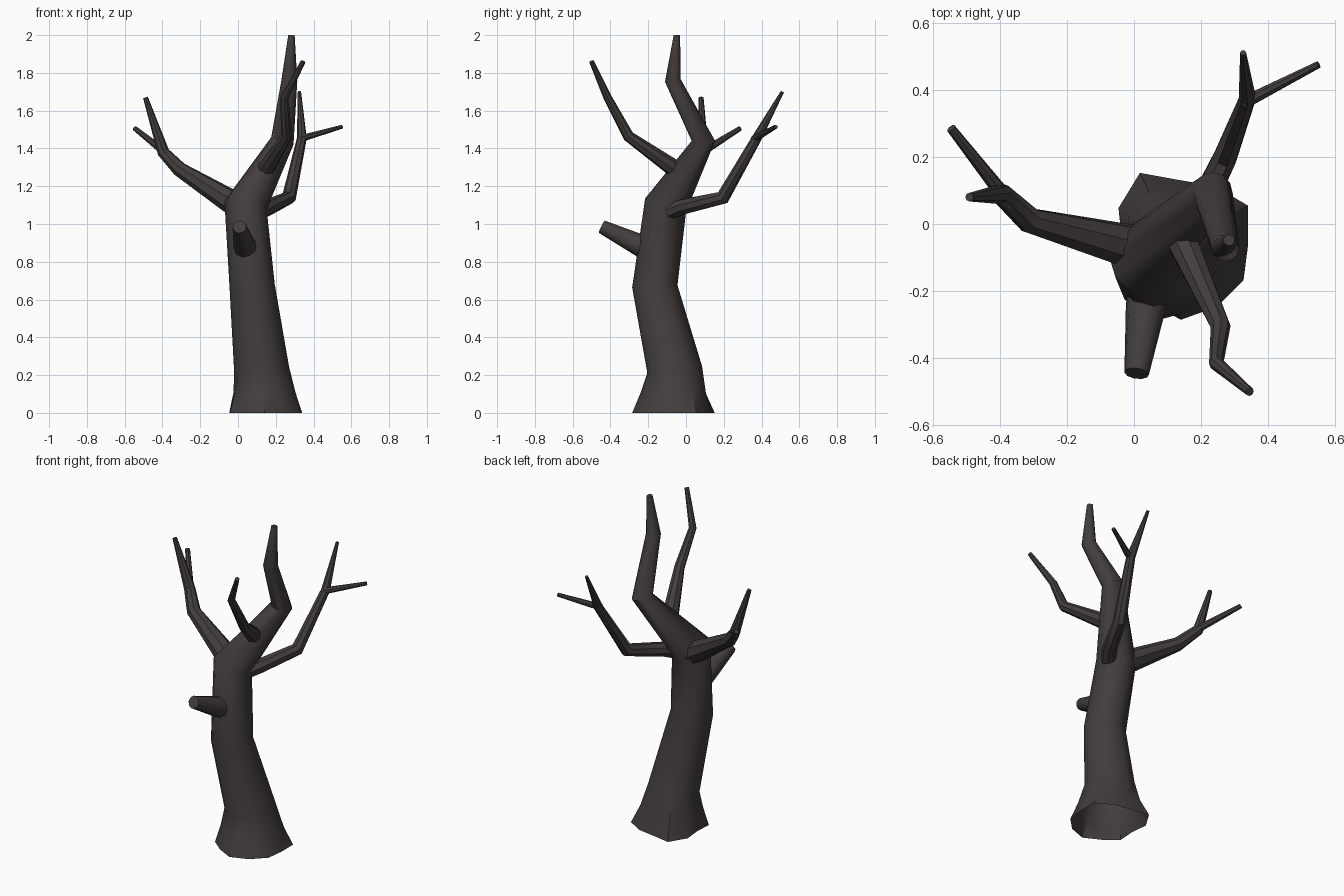
import bpy, bmesh, math
from mathutils import Vector

bark = bpy.data.materials.new("dark bark")
bark.diffuse_color = (0.056, 0.047, 0.046, 1)


def tube(name, path, sides=8, base=None):
    """Tapered tube through (x, y, z, radius) points, open at the start and capped at the tip.
    base: optional radii per side for a flared first ring."""
    pts = [Vector(p[:3]) for p in path]
    bm = bmesh.new()
    rings = []
    for i, p in enumerate(pts):
        t = Vector((0, 0, 0))
        if i > 0:
            t += (p - pts[i - 1]).normalized()
        if i < len(pts) - 1:
            t += (pts[i + 1] - p).normalized()
        if base and i < 2:
            t = Vector((0, 0, 1))
        q = Vector((0, 0, 1)).rotation_difference(t.normalized())
        ring = []
        for k in range(sides):
            a = 2 * math.pi * k / sides
            r = path[i][3]
            if base and i == 0:
                r = base[k]
            elif base and i == 1:
                r += (base[k] - r) * 0.4
            ring.append(bm.verts.new(p + q @ Vector((math.cos(a) * r, math.sin(a) * r, 0))))
        rings.append(ring)
    for lo, hi in zip(rings, rings[1:]):
        for k in range(sides):
            n = (k + 1) % sides
            bm.faces.new((lo[k], lo[n], hi[n], hi[k]))
    bm.faces.new(rings[-1])
    me = bpy.data.meshes.new(name)
    bm.to_mesh(me)
    bm.free()
    for f in me.polygons:
        f.use_smooth = True
    me.set_sharp_from_angle(angle=math.radians(40))
    me.materials.append(bark)
    ob = bpy.data.objects.new(name, me)
    bpy.context.collection.objects.link(ob)
    return ob


# trunk with a lobed root flare, bending into the main leader
flare = [0.20, 0.23, 0.20, 0.19, 0.245, 0.215, 0.175, 0.21, 0.20, 0.225, 0.215, 0.215]
tube("trunk", [(0.14, -0.06, 0.0, 0.2), (0.135, -0.06, 0.11, 0.148), (0.125, -0.06, 0.23, 0.146),
               (0.075, -0.165, 0.67, 0.12), (0.04, -0.108, 1.10, 0.114),
               (0.235, 0.092, 1.44, 0.062), (0.272, -0.07, 1.76, 0.042),
               (0.283, -0.048, 2.0, 0.017)], 12, flare)

# broken stub at the front
tube("front_stub", [(0.05, -0.15, 0.842, 0.065), (0.035, -0.25, 0.89, 0.06),
                    (0.008, -0.445, 0.985, 0.037)], 10)

# left branch with a twig
tube("left_branch", [(0.04, -0.08, 1.07, 0.072), (-0.31, 0.01, 1.29, 0.04),
                     (-0.395, 0.09, 1.38, 0.032), (-0.49, 0.08, 1.67, 0.013)])
tube("left_twig", [(-0.37, 0.065, 1.36, 0.026), (-0.40, 0.10, 1.39, 0.022),
                   (-0.545, 0.285, 1.505, 0.014)])

# back right branch with a twig
tube("back_branch", [(0.10, -0.10, 1.06, 0.046), (0.165, -0.02, 1.09, 0.043),
                     (0.27, 0.195, 1.14, 0.038), (0.338, 0.375, 1.455, 0.026),
                     (0.325, 0.51, 1.70, 0.009)])
tube("back_twig", [(0.325, 0.36, 1.45, 0.02), (0.55, 0.475, 1.515, 0.011)])

# crooked branch reaching forward from the leader
tube("forward_branch", [(0.13, -0.02, 1.265, 0.05), (0.258, -0.305, 1.465, 0.03),
                        (0.245, -0.415, 1.67, 0.022), (0.345, -0.50, 1.86, 0.013)])
